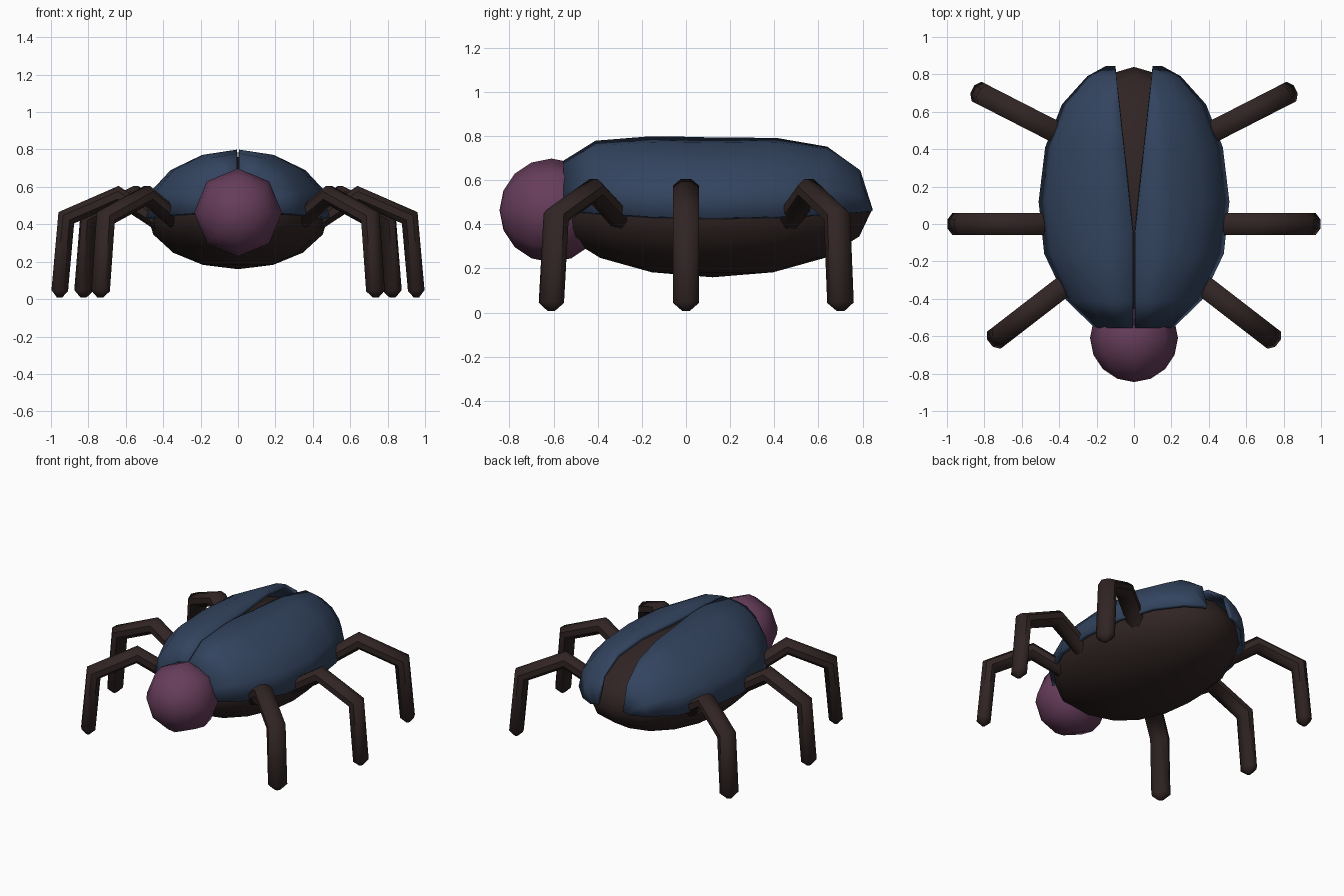
import bpy, bmesh
from math import sin, cos, pi, radians
from mathutils import Vector, Matrix

cube = bpy.data.objects.get("Cube")
if cube:
    bpy.data.objects.remove(cube, do_unlink=True)


def material(name, rgb):
    mat = bpy.data.materials.new(name)
    mat.use_nodes = True
    mat.diffuse_color = (*rgb, 1)
    bsdf = next(n for n in mat.node_tree.nodes if n.type == 'BSDF_PRINCIPLED')
    bsdf.inputs["Base Color"].default_value = (*rgb, 1)
    return mat


blue = material("slate blue", (0.033, 0.058, 0.115))
plum = material("plum", (0.135, 0.047, 0.105))
brown = material("dark brown", (0.030, 0.018, 0.017))


def add_object(name, bm, mat):
    mesh = bpy.data.meshes.new(name)
    bm.to_mesh(mesh)
    bm.free()
    mesh.materials.append(mat)
    mesh.polygons.foreach_set("use_smooth", [True] * len(mesh.polygons))
    obj = bpy.data.objects.new(name, mesh)
    bpy.context.collection.objects.link(obj)
    return obj


def smooth_by_angle(obj, degrees):
    bpy.ops.object.select_all(action='DESELECT')
    obj.select_set(True)
    bpy.context.view_layer.objects.active = obj
    bpy.ops.object.shade_smooth_by_angle(angle=radians(degrees))


def ellipsoid(name, centre, radii, mat, segments=16, turn=0):
    bm = bmesh.new()
    bmesh.ops.create_uvsphere(bm, u_segments=segments, v_segments=8, radius=1)
    place = Matrix.Translation(centre) @ Matrix.Diagonal((*radii, 1))
    bm.transform(place @ Matrix.Rotation(turn, 4, 'X'))
    return add_object(name, bm, mat)


def grid_faces(bm, rows, closed=False):
    n = len(rows[0])
    for a, b in zip(rows, rows[1:]):
        for j in range(n if closed else n - 1):
            k = (j + 1) % n
            bm.faces.new((a[j], a[k], b[k], b[j]))


# Body and head
ellipsoid("body", (0, 0.12, 0.46), (0.49, 0.72, 0.30), brown)
ellipsoid("head", (0, -0.61, 0.463), (0.235, 0.235, 0.235), plum, 8, pi / 2)

# Wing cases: domed loft of (y, half width, rim z, top z), split along the back
stations = [(-0.555, 0.21, 0.46, 0.69), (-0.41, 0.36, 0.45, 0.78),
            (-0.16, 0.48, 0.435, 0.80), (0.12, 0.51, 0.43, 0.797),
            (0.41, 0.475, 0.435, 0.80), (0.64, 0.385, 0.445, 0.765),
            (0.79, 0.25, 0.455, 0.66), (0.845, 0.15, 0.46, 0.475)]
bm = bmesh.new()
rows = []
for y, w, rim, top in stations:
    angles = [pi * (k / 8 - 0.5) for k in range(9)]
    rows.append([bm.verts.new((w * sin(t), y, rim + (top - rim) * cos(t))) for t in angles])
grid_faces(bm, rows)
for normal in ((1, 0, 0), (0.9, -0.095, 0)):
    bmesh.ops.bisect_plane(bm, geom=bm.verts[:] + bm.edges[:] + bm.faces[:],
                           plane_co=(0.006, -0.05, 0), plane_no=normal, clear_inner=True)
cases = add_object("wing_cases", bm, blue)
smooth_by_angle(cases, 50)
shell = cases.modifiers.new("thickness", 'SOLIDIFY')
shell.thickness = 0.025
shell.offset = -1
cases.modifiers.new("both_sides", 'MIRROR')


# Legs: bent tubes with a pointed foot, flattened a little across the bend
def leg_pair(name, foot, direction):
    d = Vector((*direction, 0)).normalized()
    side = Vector((-d.y, d.x, 0))
    up = Vector((0, 0, 1))
    base = Vector((*foot, 0))
    path = [(-0.53, 0.41, 1), (-0.31, 0.555, 1), (-0.035, 0.435, 1), (0, 0.045, 1), (0.002, 0.008, 0.3)]
    pts = [base + d * a + up * z for a, z, s in path]
    bm = bmesh.new()
    rows = []
    for i, p in enumerate(pts):
        before = (p - pts[max(i - 1, 0)]).normalized()
        after = (pts[min(i + 1, len(pts) - 1)] - p).normalized()
        tangent = (before + after).normalized()
        across = side.cross(tangent)
        miter = 1 / max(tangent.dot(after if after.length else before), 0.5)
        size = path[i][2]
        rows.append([bm.verts.new(p + size * (across * cos(t) * 0.048 * miter + side * sin(t) * 0.063))
                     for t in [pi * (k + 0.5) / 4 for k in range(8)]])
    grid_faces(bm, rows, closed=True)
    bm.faces.new(rows[0])
    bm.faces.new(rows[-1])
    bmesh.ops.recalc_face_normals(bm, faces=bm.faces)
    obj = add_object(name, bm, brown)
    smooth_by_angle(obj, 48)
    obj.modifiers.new("both_sides", 'MIRROR')


leg_pair("front_legs", (0.735, -0.61), (0.79, -0.61))
leg_pair("middle_legs", (0.953, 0), (1, 0))
leg_pair("rear_legs", (0.825, 0.70), (0.88, 0.45))
